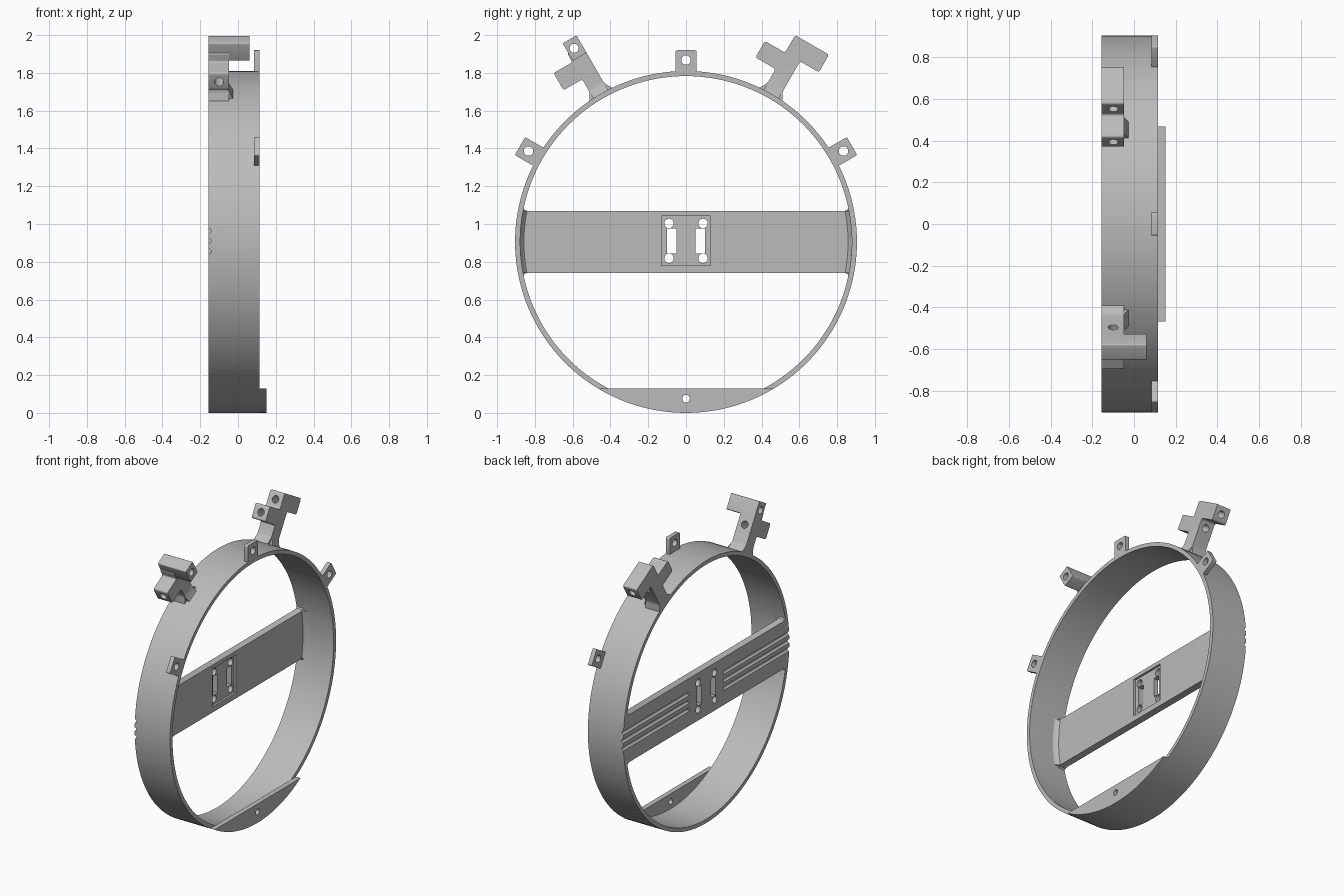
import bpy, bmesh, math
from mathutils import Matrix, Vector

if "Cube" in bpy.data.objects:
    bpy.data.objects.remove(bpy.data.objects["Cube"])

R_OUT, R_IN = 0.905, 0.878
X_BACK, X_FRONT = -0.155, 0.115
CENTRE = Matrix.Translation((0, 0, R_OUT))

grey = bpy.data.materials.new("plain grey")
grey.use_nodes = True
grey.diffuse_color = (0.5, 0.5, 0.5, 1)
grey.node_tree.nodes["Principled BSDF"].inputs["Base Color"].default_value = (0.5, 0.5, 0.5, 1)


def finish(name, bm):
    bmesh.ops.recalc_face_normals(bm, faces=bm.faces)
    mesh = bpy.data.meshes.new(name)
    bm.to_mesh(mesh)
    bm.free()
    mesh.materials.append(grey)
    obj = bpy.data.objects.new(name, mesh)
    bpy.context.collection.objects.link(obj)
    return obj


def prism(name, points, x0, x1, bevel=0):
    """Extrude a (y, z) outline along x, optionally rounding its corners."""
    bm = bmesh.new()
    face = bm.faces.new([bm.verts.new((x0, y, z)) for y, z in points])
    ext = bmesh.ops.extrude_face_region(bm, geom=[face])
    bmesh.ops.translate(bm, vec=(x1 - x0, 0, 0),
                        verts=[v for v in ext["geom"] if isinstance(v, bmesh.types.BMVert)])
    if bevel:
        edges = [e for e in bm.edges if abs(e.verts[0].co.x - e.verts[1].co.x) > 1e-4]
        bmesh.ops.bevel(bm, geom=edges, offset=bevel, segments=4, profile=0.5, affect='EDGES')
    return finish(name, bm)


def rect(y0, y1, z0, z1):
    return [(y0, z0), (y1, z0), (y1, z1), (y0, z1)]


def rod(radius, length, centre, axis):
    bm = bmesh.new()
    turn = Vector((0, 0, 1)).rotation_difference(Vector(axis)).to_matrix().to_4x4()
    bmesh.ops.create_cone(bm, cap_ends=True, segments=24, radius1=radius, radius2=radius,
                          depth=length, matrix=Matrix.Translation(centre) @ turn)
    return finish("cutter", bm)


def combine(obj, others, operation='DIFFERENCE'):
    for other in others:
        mod = obj.modifiers.new("combine", 'BOOLEAN')
        mod.operation, mod.object, mod.solver = operation, other, 'EXACT'
        bpy.context.view_layer.objects.active = obj
        bpy.ops.object.modifier_apply(modifier=mod.name)
        bpy.data.objects.remove(other)


def place(obj, degrees=0):
    """Turn a part about the ring axis and lift it to the ring centre."""
    obj.data.transform(CENTRE @ Matrix.Rotation(math.radians(degrees), 4, 'X'))
    bpy.ops.object.select_all(action='DESELECT')
    obj.select_set(True)
    bpy.context.view_layer.objects.active = obj
    bpy.ops.object.shade_smooth_by_angle(angle=math.radians(30))


def sweep(name, section, start, end, steps):
    """Sweep an (x, radius) section around the ring axis; angles from +y."""
    bm = bmesh.new()
    full = end - start >= 360
    rings = []
    for i in range(steps if full else steps + 1):
        a = math.radians(start + (end - start) * i / steps)
        rings.append([bm.verts.new((x, r * math.cos(a), r * math.sin(a))) for x, r in section])
    n = len(section)
    for i in range(steps):
        a, b = rings[i], rings[(i + 1) % len(rings)]
        for j in range(n):
            bm.faces.new((a[j], a[(j + 1) % n], b[(j + 1) % n], b[j]))
    if not full:
        bm.faces.new(rings[0])
        bm.faces.new(rings[-1])
    return finish(name, bm)


def grooves():
    return [rod(0.013, 0.75, (X_BACK, s * 0.565, z), (0, 1, 0))
            for s in (-1, 1) for z in (-0.05, 0.005, 0.06)]


# Ring
ring = sweep("ring", [(X_BACK, R_IN), (X_FRONT, R_IN), (X_FRONT, R_OUT), (X_BACK, R_OUT)], 0, 360, 144)
combine(ring, grooves())
place(ring)

# Cross bar with flared ends, centre recess, slots, screw holes and grooves
BAR_X, H = -0.105, 0.164
half = [(0.838, -H), (0.853, -0.169), (0.865, -0.185), (0.885, -0.1),
        (0.885, 0.1), (0.865, 0.185), (0.853, 0.169), (0.838, H)]
bar = prism("cross_bar", half + [(-y, -z) for y, z in half], X_BACK, BAR_X)
cuts = [prism("cutter", rect(-0.13, 0.13, -0.125, 0.137), BAR_X - 0.015, 0)]
for s in (-1, 1):
    cuts.append(prism("cutter", rect(s * 0.075 - 0.025, s * 0.075 + 0.025, -0.062, 0.07), -0.3, 0))
    cuts += [rod(0.025, 0.4, (BAR_X, s * 0.09, z), (1, 0, 0)) for z in (-0.087, 0.098)]
combine(bar, cuts + grooves())
place(bar)

# Fillets where the bar meets the ring
for side, start in (("left", -10.8), ("right", 169.2)):
    fillet = sweep("bar_fillet_" + side,
                   [(BAR_X - 0.01, 0.858), (BAR_X, 0.858), (BAR_X + 0.01, 0.868),
                    (BAR_X + 0.03, R_IN), (BAR_X + 0.03, 0.885), (BAR_X - 0.01, 0.885)],
                   start, start + 21.6, 10)
    place(fillet)

# Bottom plate: a circle segment with one hole
a = math.acos(0.775 / R_OUT)
arc = [a * (i / 16 - 1) for i in range(33)]
plate = prism("bottom_plate", [(R_OUT * math.sin(t), -R_OUT * math.cos(t)) for t in arc], X_FRONT, 0.15)
combine(plate, [rod(0.02, 0.2, (0.13, 0, -0.83), (1, 0, 0))])
place(plate)

# Three screw tabs
for name, angle in (("top", 0), ("front", 60), ("rear", -60)):
    tab = prism("tab_" + name, rect(-0.055, 0.055, 0.89, 1.015), 0.085, X_FRONT, 0.008)
    combine(tab, [rod(0.025, 0.2, (0.1, 0, 0.963), (1, 0, 0))])
    place(tab, angle)


def neck_wedge():
    bm = bmesh.new()
    for y in (-0.045, 0.045):
        for x, z in ((-0.08, 0.89), (-0.02, 0.89), (-0.04, 0.92), (-0.05, 0.95), (-0.08, 0.95)):
            bm.verts.new((x, y, z))
    bmesh.ops.convex_hull(bm, input=bm.verts)
    return finish("wedge", bm)


ARM_X = -0.048
BASE = [(-0.08, 0.885), (0.08, 0.885), (0.045, 0.945)]

# Rear bracket: two offset arms, both drilled sideways
rear = prism("rear_bracket", BASE + [
    (0.045, 1.13), (0.16, 1.13), (0.16, 1.237), (-0.047, 1.237), (-0.047, 1.13),
    (-0.17, 1.13), (-0.17, 1.03), (-0.047, 1.03), (-0.047, 0.945)], X_BACK, ARM_X, 0.012)
combine(rear, [neck_wedge()], 'UNION')
combine(rear, [rod(0.024, 0.6, (-0.1, 0, z), (0, 1, 0)) for z in (1.08, 1.184)])
place(rear, -30)

# Front bracket: one arm and a wide head drilled through
front = prism("front_bracket", BASE + [
    (0.045, 1.18), (-0.045, 1.18), (-0.045, 1.125), (-0.16, 1.125),
    (-0.16, 1.02), (-0.045, 1.02), (-0.045, 0.945)], X_BACK, ARM_X, 0.012)
head = prism("head", rect(-0.04, 0.045, 1.13, 1.237), X_BACK, 0.06, 0.006)
combine(front, [neck_wedge(), head], 'UNION')
combine(front, [rod(0.024, 0.6, (-0.1, 0, 1.07), (0, 1, 0)),
                rod(0.024, 0.6, (0, 0, 1.184), (1, 0, 0))])
place(front, 30)
